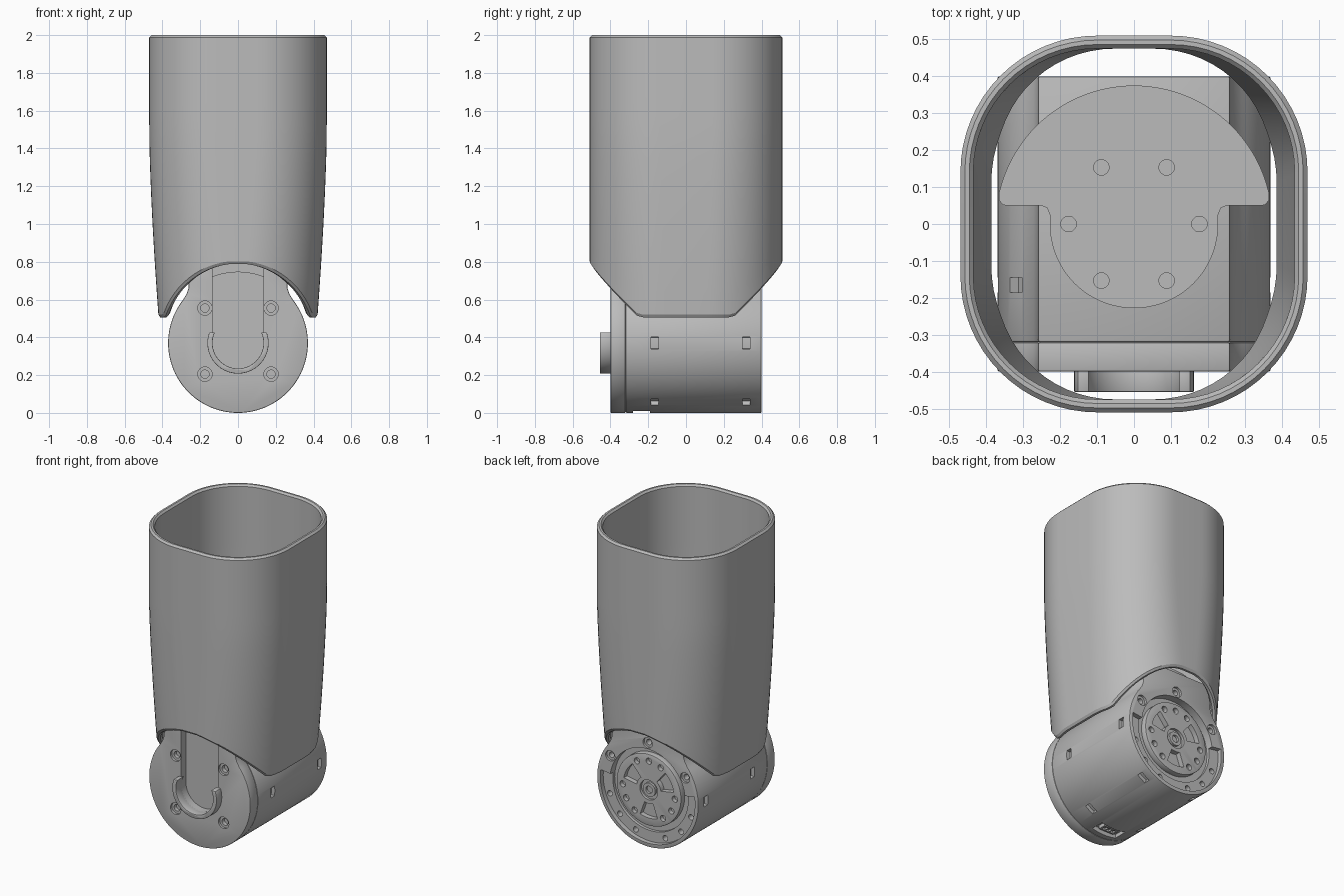
import bpy, bmesh
from math import sin, cos, pi, sqrt, radians

if "Cube" in bpy.data.objects:
    bpy.data.objects.remove(bpy.data.objects["Cube"])

GREY = bpy.data.materials.new("satin grey")
GREY.use_nodes = True
GREY.diffuse_color = (0.5, 0.5, 0.5, 1)
GREY.node_tree.nodes["Principled BSDF"].inputs["Base Color"].default_value = (0.5, 0.5, 0.5, 1)

R = 0.37            # motor radius, also the height of its axis
BACK, FRONT = 0.4, -0.4


def arc(r, start, end, n=32, c=(0, R)):
    """Points on an arc, angles in degrees."""
    return [(c[0] + r * cos(radians(start + (end - start) * i / n)),
             c[1] + r * sin(radians(start + (end - start) * i / n))) for i in range(n + 1)]


def disc(r, c=(0, R), n=32):
    return arc(r, 0, 360, n, c)[:-1]


def sector(r0, r1, start, end, n=32):
    return arc(r0, start, end, n) + arc(r1, end, start, n)


def polar(r, deg, c=(0, R)):
    return arc(r, deg, deg, 1, c)[0]


def rect(x0, x1, y0, y1):
    return [(x0, y0), (x1, y0), (x1, y1), (x0, y1)]


def finish(name, bm):
    bmesh.ops.recalc_face_normals(bm, faces=bm.faces)
    mesh = bpy.data.meshes.new(name)
    bm.to_mesh(mesh)
    bm.free()
    mesh.materials.append(GREY)
    ob = bpy.data.objects.new(name, mesh)
    bpy.context.collection.objects.link(ob)
    return ob


def prisms(name, parts, axis="Y"):
    """Extrude each (outline, low, high) along an axis."""
    bm = bmesh.new()
    for pts, a, b in parts:
        rings = [[bm.verts.new((u, d, v) if axis == "Y" else (u, v, d)) for u, v in pts]
                 for d in (a, b)]
        bm.faces.new(rings[0])
        bm.faces.new(rings[1])
        for i in range(len(pts)):
            j = (i + 1) % len(pts)
            bm.faces.new((rings[0][i], rings[0][j], rings[1][j], rings[1][i]))
    return finish(name, bm)


def apply(ob, kind, **settings):
    mod = ob.modifiers.new(kind, kind)
    for key, value in settings.items():
        setattr(mod, key, value)
    bpy.context.view_layer.objects.active = ob
    bpy.ops.object.modifier_apply(modifier=mod.name)


def bevel(ob, width):
    apply(ob, "BEVEL", width=width, segments=2, limit_method="ANGLE", angle_limit=radians(40))


def cut(ob, parts, axis="Y"):
    cutter = prisms("cutter", parts, axis)
    cutter.hide_render = True
    apply(ob, "BOOLEAN", object=cutter, operation="DIFFERENCE", solver="EXACT", use_self=True)
    bpy.data.objects.remove(cutter)


def smooth(ob):
    bpy.ops.object.select_all(action="DESELECT")
    ob.select_set(True)
    bpy.context.view_layer.objects.active = ob
    bpy.ops.object.shade_smooth_by_angle(angle=radians(28))


# Sleeve: rounded-square tube, tapering in x, with an arched lower rim
def sleeve_point(corner, deg, z, inset):
    t = min(1, max(0, 1.5 - z))
    hx, r = 0.47 - 0.05 * t ** 1.5, 0.37 + 0.03 * t
    sx, sy = ((1, 1), (-1, 1), (-1, -1), (1, -1))[corner]
    a = radians(deg)
    return (sx * (hx - r) + (r - inset) * cos(a), sy * (0.51 - r) + (r - inset) * sin(a))


def rim_height(corner, deg):
    z = 0.6
    for _ in range(6):
        x = sleeve_point(corner, deg, z, 0)[0]
        z = max(0.505, 0.375 + sqrt(max(0, 0.415 ** 2 - x * x)))
    return z


STEPS, ROWS = 16, 14
columns = []
for corner in range(4):
    columns += [(corner, corner * 90 + 90 * i / STEPS) for i in range(STEPS + 1)]
    # Extra columns across the flat share the corner's last angle
bm = bmesh.new()
rows = [(0, i / ROWS, 0) for i in range(ROWS + 1)] + [(0.012, 1, 0.012), (0.024, 1, 0.012)]
rows += [(0.035, 1 - i / ROWS, 0) for i in range(ROWS + 1)] + [(0.025, 0, -0.015), (0.01, 0, -0.015)]
loops = []
for inset, f, lift in rows:
    loop = []
    for corner, deg in columns:
        low = rim_height(corner, deg) + 0.015
        z = low + f * (1.988 - low)
        x, y = sleeve_point(corner, deg, z, inset)
        loop.append(bm.verts.new((x, y, z + lift)))
    loops.append(loop)
for k, loop in enumerate(loops):
    above = loops[(k + 1) % len(loops)]
    for i in range(len(loop)):
        j = (i + 1) % len(loop)
        bm.faces.new((loop[i], loop[j], above[j], above[i]))
smooth(finish("sleeve", bm))

# Motor housing: round barrel merging into a square neck
NECK = 0.82
half = [(0.272, 0.63), (0.262, 0.66), (0.26, 0.7), (0.26, NECK)]
outline = arc(R, 142, 398, 80) + half + [(-x, z) for x, z in reversed(half)]
housing = prisms("motor_housing", [(outline, -0.32, BACK)])
bevel(housing, 0.006)
clips = [(sector(0.345, 0.4, a - 5, a + 5, 4), y - 0.02, y + 0.02)
         for a in (0, -58, -122, 180) for y in (-0.165, 0.32)]
clips.append((sector(0.345, 0.4, 145, 155, 4), -0.185, -0.145))
cut(housing, clips)
cut(housing, [(rect(-0.09, 0.09, -0.1, 0.035), -0.28, -0.19)])
cut(housing, [(disc(0.275, n=64), 0.35, 0.5), (sector(0.26, 0.345, 172, 368, 48), 0.37, 0.5)])
cut(housing, [(disc(0.034, polar(0.315, a), 20), 0.385, 0.5) for a in (30, 90, 150)])
cut(housing, [(disc(0.018, polar(0.315, a), 16), 0.33, 0.5)
              for a in (30, 90, 150, 200, 225, 250, 290, 315, 340)])
smooth(housing)

# Connector in the underside opening
plug = prisms("connector", [(rect(-0.055, 0.055, 0.012, 0.05), -0.26, -0.21)])
cut(plug, [(rect(x - 0.012, x + 0.012, 0, 0.025), -0.25, -0.22) for x in (-0.03, 0, 0.03)])

# Front cap with the cable slot and four countersunk screws
cap = prisms("front_cap", [(outline, FRONT, -0.32)])
bevel(cap, 0.006)
bottom = arc(0.135, 180, 360, 24)
cut(cap, [(bottom + arc(0.375, 69, 111, 12), -0.5, -0.35)])
cut(cap, [(rect(-0.135, 0.135, 0.6, 0.805), -0.5, -0.375)])
spots = [(sx * 0.175, R + 0.01 + sz * 0.175) for sx in (-1, 1) for sz in (-1, 1)]
cut(cap, [(disc(0.038, s, 24), -0.5, -0.385) for s in spots])
cut(cap, [(disc(0.022, s, 16), -0.5, -0.36) for s in spots])
smooth(cap)

# U-shaped lip around the bottom of the slot
lip = prisms("slot_lip", [(arc(0.162, 160, 380, 32) + arc(0.135, 385, 155, 32), -0.455, -0.39)])
bevel(lip, 0.003)
smooth(lip)

# Output hub on the back
hub = prisms("output_hub", [(disc(0.235, n=64), 0.34, 0.388)])
bevel(hub, 0.004)
cut(hub, [(sector(0.09, 0.185, a - 20, a + 20, 10), 0.355, 0.5) for a in (30, 150, 270)])
cut(hub, [(disc(0.02, polar(0.19, a + d), 16), 0.36, 0.5)
          for a in (90, 210, 330) for d in (-27, 0, 27)])
cut(hub, [(disc(0.065, n=24), 0.37, 0.5)])
smooth(hub)
boss = prisms("hub_boss", [(disc(0.045, n=24), 0.36, 0.385)])
cut(boss, [(disc(0.024, n=16), 0.365, 0.5)])
smooth(boss)

# Mounting plate on the neck: half moon over a smaller round
O = (0, 0)
tip = [(0.366, 0.065), (0.355, 0.052), (0.345, 0.05), (0.25, 0.05), (0.235, 0.043), (0.228, 0.025)]
plate_outline = (arc(0.375, 13, 167, 48, O) + [(-x, y) for x, y in tip]
                 + arc(0.228, 180, 360, 40, O) + tip[::-1])
plate = prisms("mounting_plate", [(plate_outline, NECK - 0.01, NECK + 0.03)], "Z")
cut(plate, [(disc(0.021, polar(0.177, a, O), 20), NECK + 0.01, 1) for a in range(0, 360, 60)], "Z")
smooth(plate)
